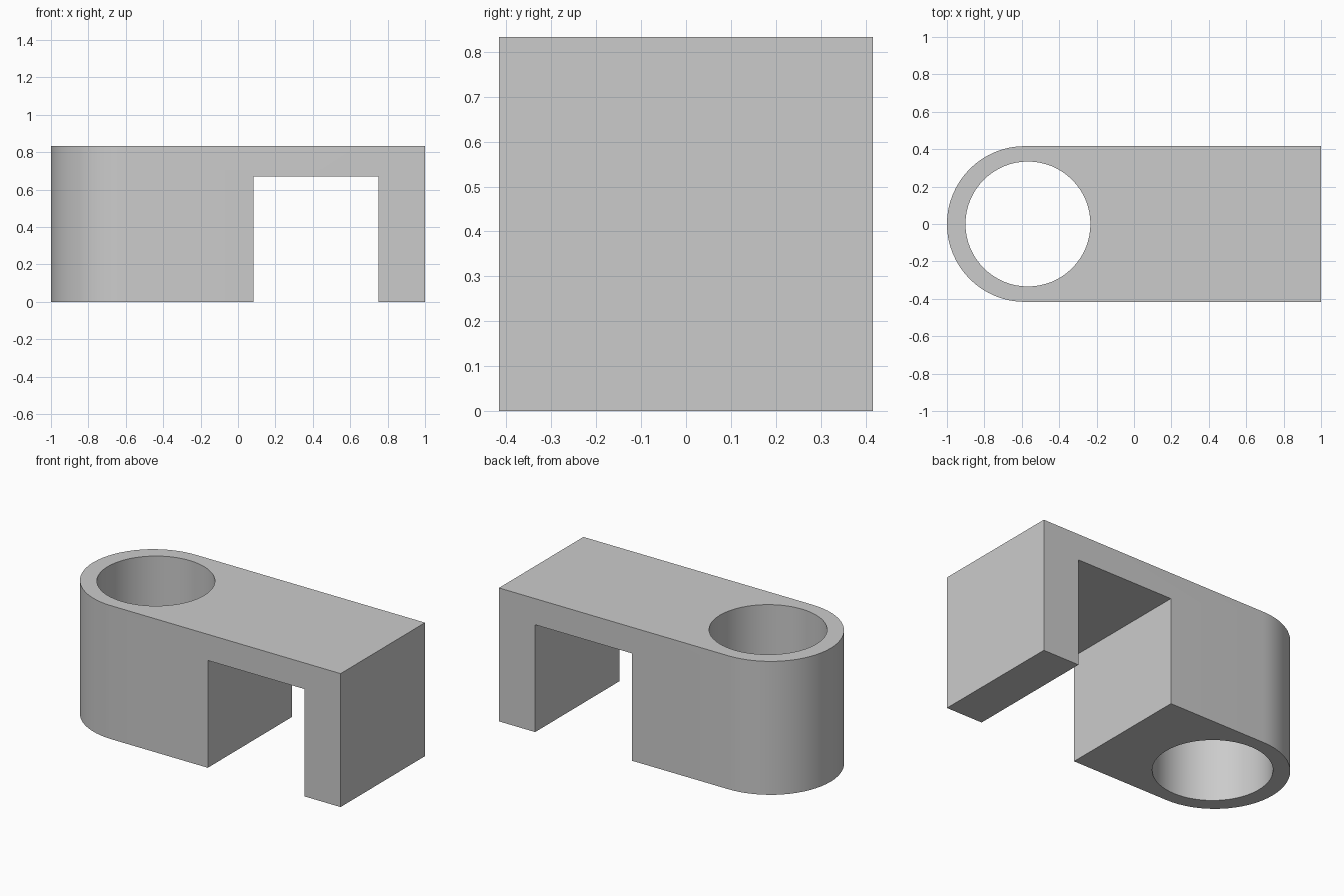
import bpy, bmesh
from math import pi, sin, cos
from mathutils import Matrix

cube = bpy.data.objects.get("Cube")
if cube:
    bpy.data.objects.remove(cube, do_unlink=True)

HEIGHT = 0.833
HALF_WIDTH = HEIGHT / 2
END_X = -1 + HALF_WIDTH      # centre of the rounded end
HOLE_X, HOLE_R = -0.567, 0.334
SEGMENTS = 64

grey = bpy.data.materials.new("plain grey")
grey.use_nodes = True
grey.diffuse_color = (0.6, 0.6, 0.6, 1)
grey.node_tree.nodes["Principled BSDF"].inputs["Base Color"].default_value = (0.6, 0.6, 0.6, 1)


def prism(name, outline, z0, z1):
    """Extrude a flat outline from z0 up to z1."""
    bm = bmesh.new()
    face = bm.faces.new([bm.verts.new((x, y, z0)) for x, y in outline])
    top = bmesh.ops.extrude_face_region(bm, geom=[face])["geom"]
    verts = [v for v in top if isinstance(v, bmesh.types.BMVert)]
    bmesh.ops.translate(bm, verts=verts, vec=(0, 0, z1 - z0))
    bmesh.ops.recalc_face_normals(bm, faces=bm.faces)
    mesh = bpy.data.meshes.new(name)
    bm.to_mesh(mesh)
    bm.free()
    mesh.materials.append(grey)
    obj = bpy.data.objects.new(name, mesh)
    bpy.context.collection.objects.link(obj)
    return obj


def arc(cx, radius, start, sweep, steps):
    return [(cx + radius * cos(start + sweep * i / steps),
             radius * sin(start + sweep * i / steps)) for i in range(steps)]


# Block with one square end and one round end
outline = arc(END_X, HALF_WIDTH, pi / 2, pi, SEGMENTS // 2)
outline += [(END_X, -HALF_WIDTH), (1, -HALF_WIDTH), (1, HALF_WIDTH)]
body = prism("bracket_body", outline, 0, HEIGHT)

# Vertical bore and the open channel across the underside
bore = prism("bore_cutter", arc(HOLE_X, HOLE_R, 0, 2 * pi, SEGMENTS), -0.2, HEIGHT + 0.2)
channel = prism("channel_cutter",
                [(0.083, -0.6), (0.75, -0.6), (0.75, 0.6), (0.083, 0.6)], -0.2, 0.67)

bpy.ops.object.select_all(action='DESELECT')
body.select_set(True)
bpy.context.view_layer.objects.active = body
for cutter in (bore, channel):
    cutter.hide_render = True
    mod = body.modifiers.new(cutter.name, 'BOOLEAN')
    mod.operation = 'DIFFERENCE'
    mod.solver = 'EXACT'
    mod.object = cutter
    bpy.ops.object.modifier_apply(modifier=mod.name)
    bpy.data.objects.remove(cutter, do_unlink=True)

bpy.ops.object.shade_smooth_by_angle(angle=pi / 6)
